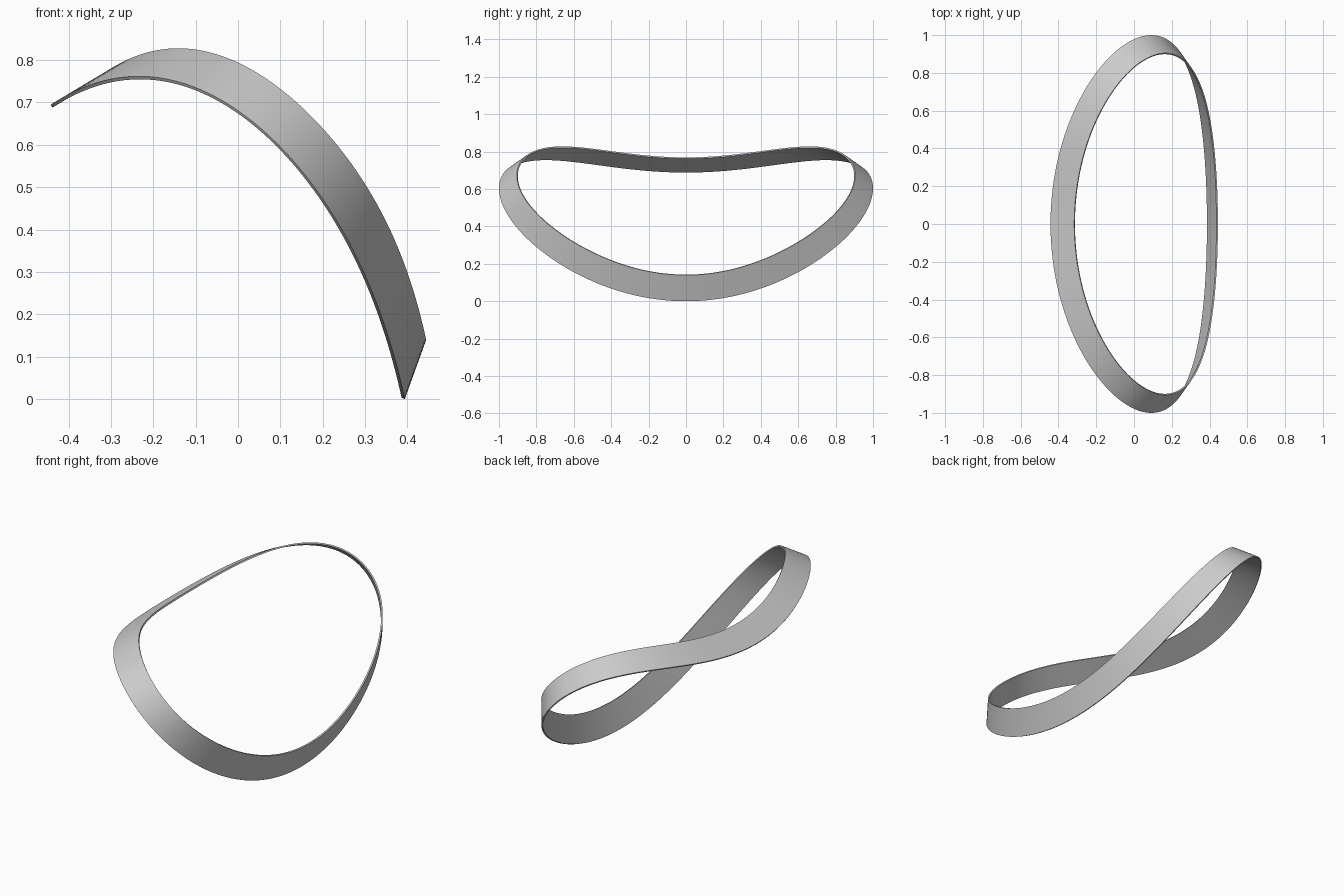
import bpy, bmesh
from math import cos, sin, pi

cube = bpy.data.objects.get("Cube")
if cube:
    bpy.data.objects.remove(cube)

STEPS, ACROSS, THICK = 192, 4, 0.008


def wave(coeffs, t):
    """Sum of cosine harmonics, symmetric front to back."""
    return sum(c * cos(k * t) for k, c in enumerate(coeffs))


def rim(t, half_length, xs, zs):
    return wave(xs, t), half_length * sin(t), wave(zs, t)


# Two closed rims of the band
def lower_rim(t):
    return rim(t, 0.997, (0.0325, 0.415, -0.0575), (0.48, -0.362, -0.1275, 0.017, -0.0075))


def upper_rim(t):
    return rim(t, 0.902, (0.114, 0.3775, -0.051), (0.571, -0.327, -0.109, 0.0146, -0.01))


# Straight strips between the rims
bm = bmesh.new()
rows = []
for i in range(STEPS):
    t = 2 * pi * i / STEPS
    a, b = lower_rim(t), upper_rim(t)
    rows.append([bm.verts.new([p + (q - p) * j / ACROSS for p, q in zip(a, b)])
                 for j in range(ACROSS + 1)])
for i in range(STEPS):
    r, s = rows[i], rows[(i + 1) % STEPS]
    for j in range(ACROSS):
        bm.faces.new((r[j], s[j], s[j + 1], r[j + 1]))
bmesh.ops.recalc_face_normals(bm, faces=bm.faces)
mesh = bpy.data.meshes.new("curved_band")
bm.to_mesh(mesh)
bm.free()
band = bpy.data.objects.new("curved_band", mesh)
bpy.context.collection.objects.link(band)

# Plain grey finish
grey = bpy.data.materials.new("light_grey")
grey.use_nodes = True
colour = (0.6, 0.6, 0.6, 1)
grey.diffuse_color = colour
grey.node_tree.nodes["Principled BSDF"].inputs["Base Color"].default_value = colour
mesh.materials.append(grey)

# Sheet thickness and smooth shading with sharp rims
solid = band.modifiers.new("thickness", "SOLIDIFY")
solid.thickness = THICK
solid.offset = 0
bpy.context.view_layer.objects.active = band
band.select_set(True)
bpy.ops.object.modifier_apply(modifier=solid.name)
bpy.ops.object.shade_smooth_by_angle()

# Rest on the ground
low = min(v.co.z for v in mesh.vertices)
for v in mesh.vertices:
    v.co.z -= low
